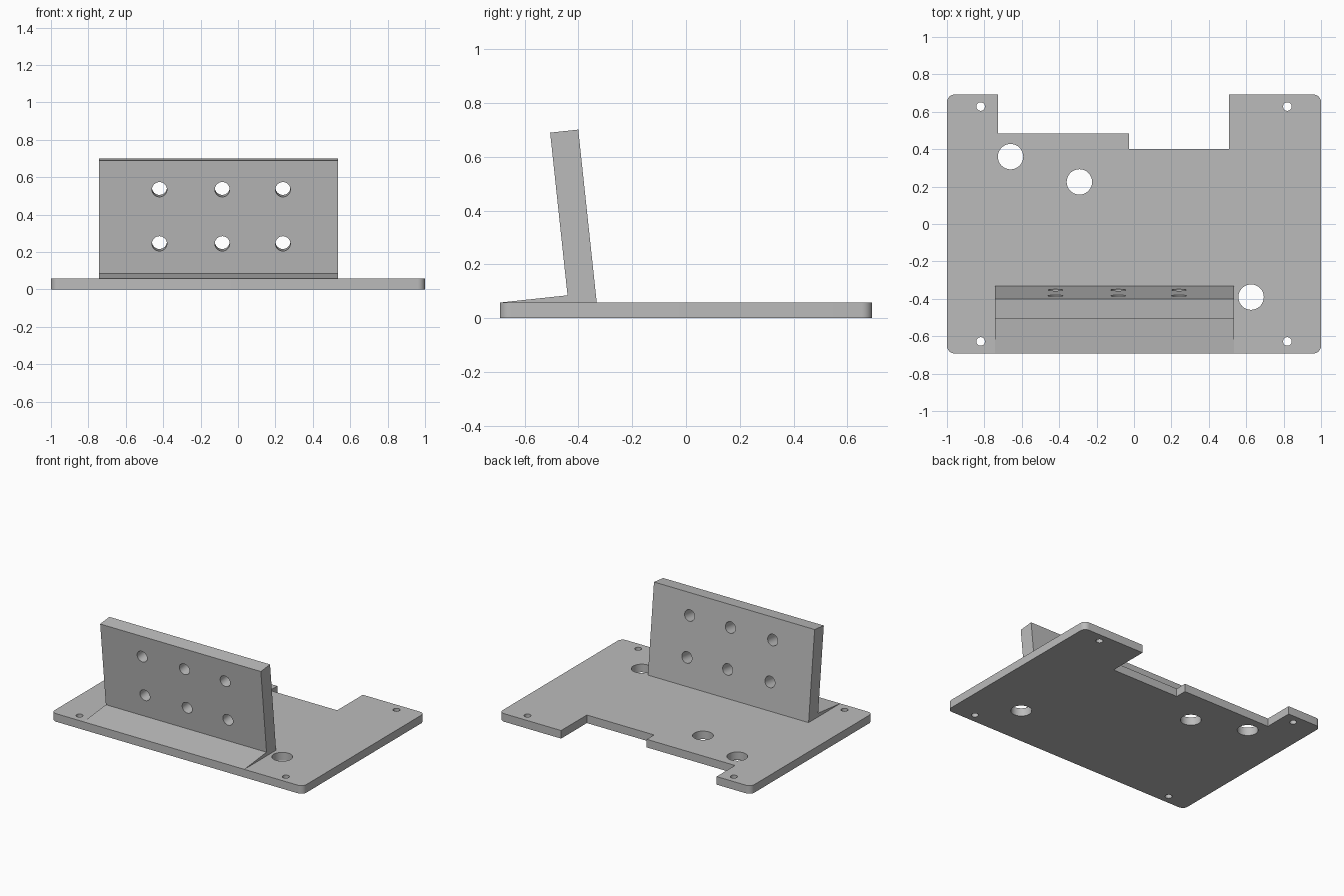
import bpy
import bmesh
from math import sin, cos, pi, radians

cube = bpy.data.objects.get("Cube")
if cube:
    bpy.data.objects.remove(cube, do_unlink=True)

grey = bpy.data.materials.new("plain grey")
grey.use_nodes = True
COLOUR = (0.5, 0.5, 0.5, 1)
grey.diffuse_color = COLOUR
grey.node_tree.nodes["Principled BSDF"].inputs["Base Color"].default_value = COLOUR


def arc(x, y, radius, start=0.0, sweep=2 * pi, steps=32):
    return [(x + radius * cos(start + sweep * i / steps),
             y + radius * sin(start + sweep * i / steps)) for i in range(steps + 1)]


def plate(name, outline, holes, thickness):
    """Flat sheet with round holes (x, y, radius), centred on its own z = 0."""
    curve = bpy.data.curves.new(name, 'CURVE')
    curve.dimensions = '2D'
    curve.fill_mode = 'BOTH'
    curve.extrude = thickness / 2
    for loop in [outline] + [arc(*hole)[:-1] for hole in holes]:
        spline = curve.splines.new('POLY')
        spline.points.add(len(loop) - 1)
        for point, (x, y) in zip(spline.points, loop):
            point.co = (x, y, 0, 1)
        spline.use_cyclic_u = True
    source = bpy.data.objects.new(name + " outline", curve)
    bpy.context.collection.objects.link(source)
    graph = bpy.context.evaluated_depsgraph_get()
    mesh = bpy.data.meshes.new_from_object(source.evaluated_get(graph))
    bpy.data.objects.remove(source)
    bpy.data.curves.remove(curve)
    return finish(name, mesh)


def finish(name, mesh):
    """Weld, orient and shade a mesh, then place it in the scene."""
    bm = bmesh.new()
    bm.from_mesh(mesh)
    bmesh.ops.remove_doubles(bm, verts=bm.verts, dist=0.0001)
    bmesh.ops.recalc_face_normals(bm, faces=bm.faces)
    bm.to_mesh(mesh)
    bm.free()
    mesh.name = name
    mesh.materials.clear()
    mesh.materials.append(grey)
    obj = bpy.data.objects.new(name, mesh)
    bpy.context.collection.objects.link(obj)
    bpy.ops.object.select_all(action='DESELECT')
    obj.select_set(True)
    bpy.context.view_layer.objects.active = obj
    bpy.ops.object.shade_smooth_by_angle(angle=radians(30))
    return obj


# Base plate with rounded outer corners and a stepped notch at the back
HALF_DEPTH, BASE_TOP, CORNER = 0.692, 0.058, 0.04
cx, cy = 1 - CORNER, HALF_DEPTH - CORNER
outline = (arc(-cx, -cy, CORNER, pi, pi / 2, 8)
           + arc(cx, -cy, CORNER, -pi / 2, pi / 2, 8)
           + arc(cx, cy, CORNER, 0, pi / 2, 8)
           + [(0.508, HALF_DEPTH), (0.508, 0.4), (-0.026, 0.4),
              (-0.026, 0.483), (-0.728, 0.483), (-0.728, HALF_DEPTH)]
           + arc(-cx, cy, CORNER, pi / 2, pi / 2, 8))
screw_holes = [(x, y, 0.023) for x in (-0.82, 0.82) for y in (-0.628, 0.628)]
cable_holes = [(-0.66, 0.36, 0.068), (-0.292, 0.225, 0.068), (0.626, -0.391, 0.068)]
base = plate("base_plate", outline, screw_holes + cable_holes, BASE_TOP)
base.location.z = BASE_TOP / 2

# Upright plate leaning forward, with two rows of bolt holes
LEFT, RIGHT, LEAN = -0.742, 0.535, radians(6.1)
bolt_holes = [(x, y, 0.04) for x in (-0.42, -0.084, 0.24) for y in (0.161, 0.452)]
upright = plate("upright_plate",
                [(LEFT, -0.05), (RIGHT, -0.05), (RIGHT, 0.608), (LEFT, 0.608)],
                bolt_holes, 0.105)
upright.rotation_euler.x = pi / 2 + LEAN
upright.location = (0, -0.388, 0.0905)

# Shallow wedge in front of the upright
profile = [(-HALF_DEPTH, BASE_TOP), (-0.44, 0.085), (-0.434, 0.03), (-0.6, 0.03)]
bm = bmesh.new()
side = bm.faces.new([bm.verts.new((LEFT, y, z)) for y, z in profile])
swept = bmesh.ops.extrude_face_region(bm, geom=[side])["geom"]
bmesh.ops.translate(bm, vec=(RIGHT - LEFT, 0, 0),
                    verts=[v for v in swept if isinstance(v, bmesh.types.BMVert)])
wedge_mesh = bpy.data.meshes.new("front_wedge")
bm.to_mesh(wedge_mesh)
bm.free()
finish("front_wedge", wedge_mesh)
